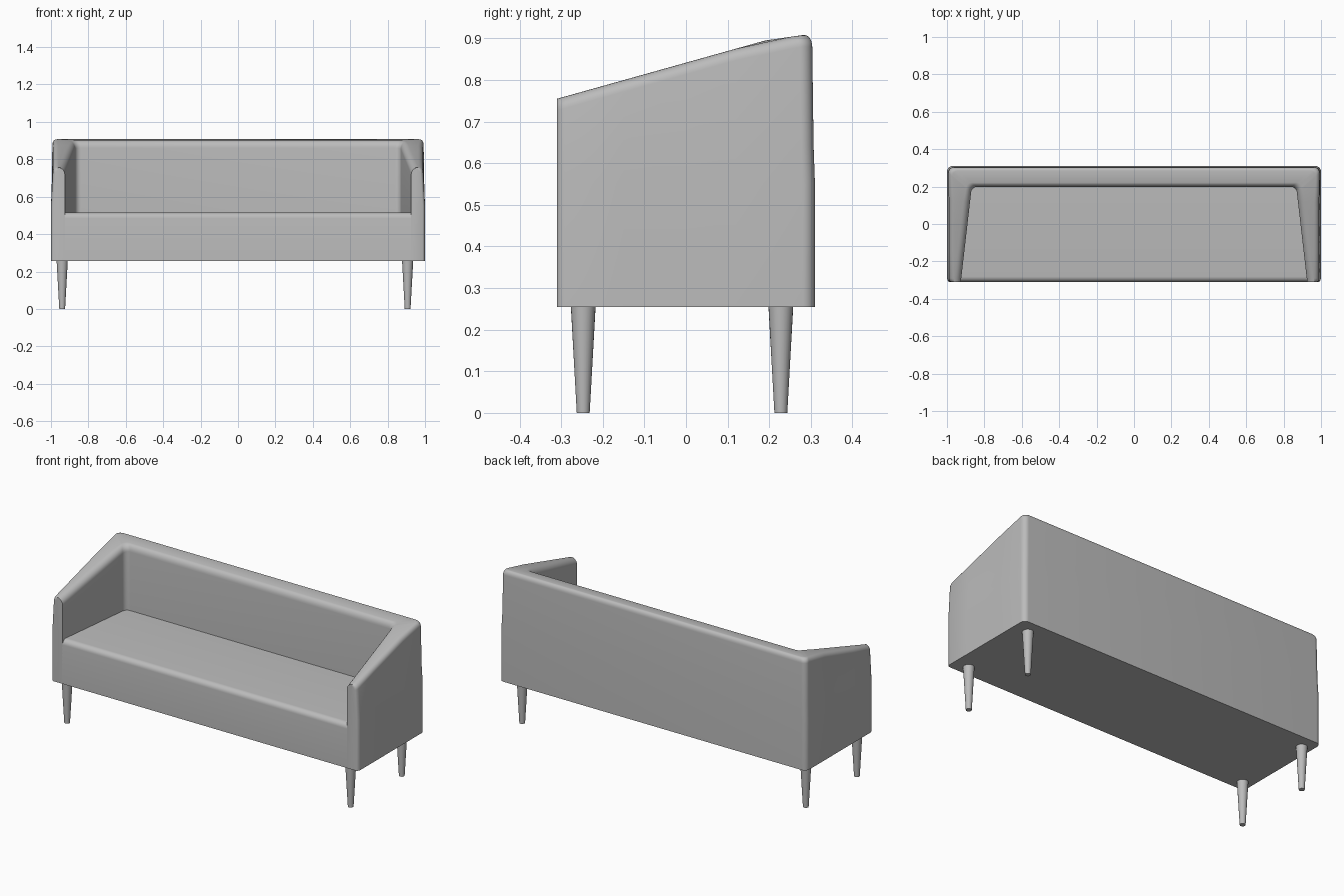
import bpy, bmesh, math
from mathutils import Vector

if "Cube" in bpy.data.objects:
    bpy.data.objects.remove(bpy.data.objects["Cube"], do_unlink=True)

BASE, SEAT, FRONT = 0.255, 0.515, -0.31

grey = bpy.data.materials.new("plain grey")
grey.use_nodes = True
grey.diffuse_color = (0.5, 0.5, 0.5, 1)
grey.node_tree.nodes["Principled BSDF"].inputs["Base Color"].default_value = (0.5, 0.5, 0.5, 1)


def finish(name, bm, angle=40):
    bmesh.ops.recalc_face_normals(bm, faces=bm.faces)
    mesh = bpy.data.meshes.new(name)
    bm.to_mesh(mesh)
    bm.free()
    mesh.materials.append(grey)
    obj = bpy.data.objects.new(name, mesh)
    bpy.context.collection.objects.link(obj)
    bpy.ops.object.select_all(action="DESELECT")
    obj.select_set(True)
    bpy.context.view_layer.objects.active = obj
    bpy.ops.object.shade_smooth_by_angle(angle=math.radians(angle))
    return obj


def loft(bm, rings):
    """Skin closed rings in order and cap both ends."""
    loops = [[bm.verts.new(p) for p in ring] for ring in rings]
    for a, b in zip(loops, loops[1:]):
        for i in range(len(a)):
            j = (i + 1) % len(a)
            bm.faces.new((a[i], a[j], b[j], b[i]))
    bm.faces.new(loops[0])
    bm.faces.new(loops[-1])


def top_height(y):
    """Arm slope, flattening over the back."""
    if y < 0.19:
        return 0.755 + (y - FRONT) * 0.28
    return 0.895 + min(y - 0.19, 0.09) * 0.145


def wall_ring(outer, inner):
    """Cross-section of the wall with rounded top edges."""
    outer, inner = Vector(outer), Vector(inner)
    across = (inner - outer).normalized()
    width = (inner - outer).length
    r_out, r_in, lean = 0.028, 0.036, 0.01
    section = [(0, BASE, None), (0, 0.55, None), (lean * 0.5, 0.64, None)]
    for k in range(7):
        a = math.pi / 2 * k / 6
        section.append((lean + r_out * (1 - math.cos(a)), None, r_out * (1 - math.sin(a))))
    for k in range(7):
        a = math.pi / 2 * k / 6
        section.append((width - r_in * (1 - math.sin(a)), None, r_in * (1 - math.cos(a))))
    section += [(width, SEAT, None), (width, BASE, None)]
    ring = []
    for d, z, drop in section:
        p = outer + across * d
        ring.append((p.x, p.y, top_height(p.y) - drop if z is None else z))
    return ring


# Wall stations along one arm and round its corner: outer and inner plan points
half = []
for y, x in ((FRONT, 0.987), (-0.305, 0.995), (-0.29, 1), (-0.15, 1), (0, 1), (0.12, 1)):
    half.append(((x, y), (0.926 - (y - FRONT) * 0.115, y)))
for k in range(9):
    a = math.pi / 2 * k / 8
    c, s = math.cos(a), math.sin(a)
    half.append(((0.97 + 0.03 * c, 0.28 + 0.03 * s), (0.84 + 0.031 * c, 0.167 + 0.031 * s)))
mirrored = [((-o[0], o[1]), (-i[0], i[1])) for o, i in reversed(half)]

bm = bmesh.new()
loft(bm, [wall_ring(o, i) for o, i in half + mirrored])
finish("arms_and_back", bm)

# Seat block with a rounded front top edge
profile = [(0.24, BASE), (FRONT, BASE)]
for k in range(7):
    a = math.pi / 2 * k / 6
    profile.append((FRONT + 0.03 * (1 - math.cos(a)), SEAT - 0.03 * (1 - math.sin(a))))
profile.append((0.24, SEAT))
bm = bmesh.new()
loft(bm, [[(x, y, z) for y, z in profile] for x in (-0.93, 0.93)])
finish("seat", bm)

# Tapered round legs
for side, x in (("right", -0.94), ("left", 0.907)):
    for end, y in (("front", -0.247), ("back", 0.228)):
        bm = bmesh.new()
        bmesh.ops.create_cone(bm, cap_ends=True, segments=24, radius1=0.0155, radius2=0.03, depth=BASE + 0.005)
        bmesh.ops.translate(bm, verts=bm.verts, vec=(x, y, (BASE + 0.005) / 2))
        finish(f"{end}_{side}_leg", bm)
